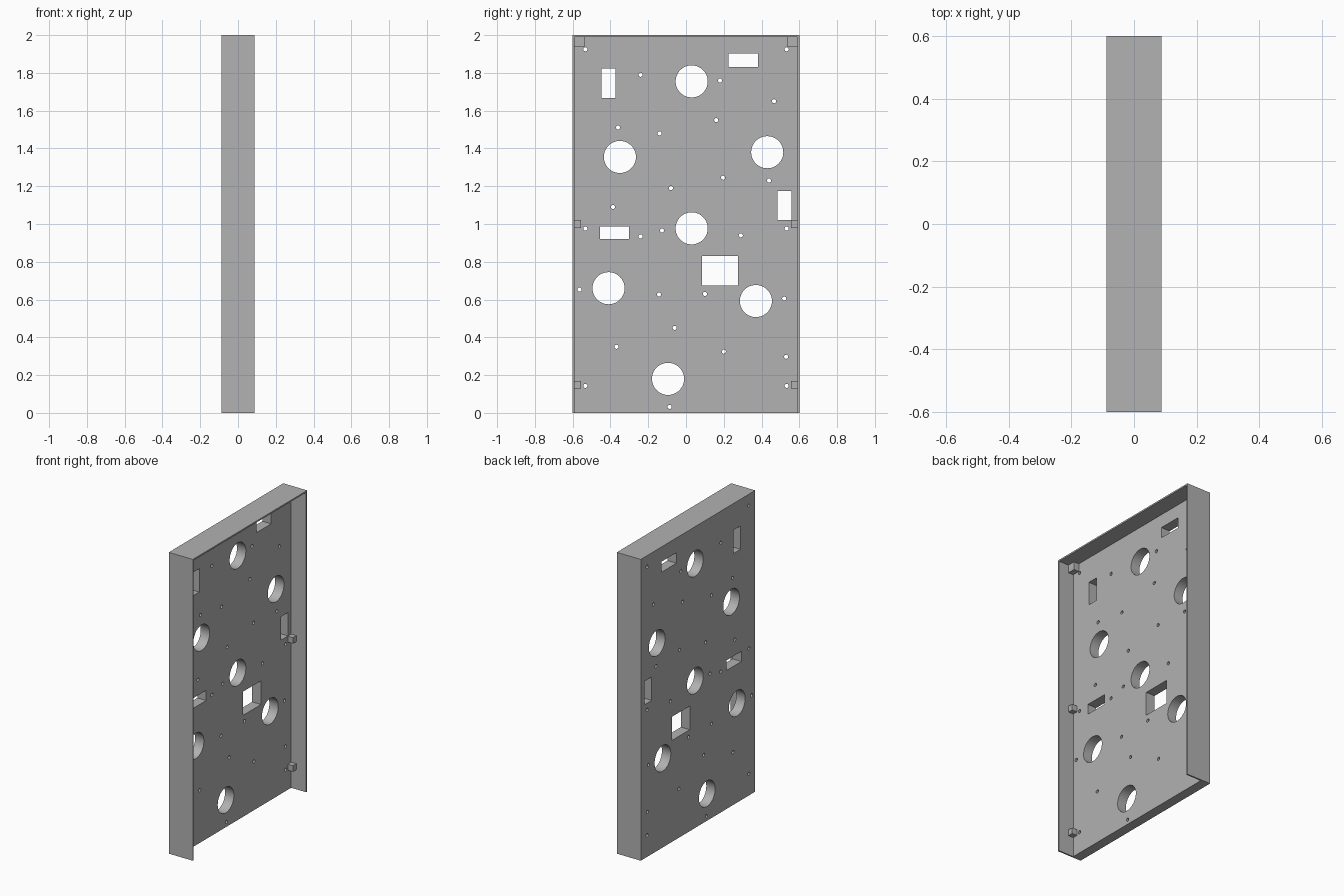
import bpy, bmesh
from mathutils import Matrix, Vector

cube = bpy.data.objects.get("Cube")
if cube:
    bpy.data.objects.remove(cube, do_unlink=True)

HALF_X, HALF_Y, HEIGHT = 0.088, 0.6, 2.0
WALL = 0.01
PANEL_X = -0.023  # inner face of the drilled panel

grey = bpy.data.materials.new("plain grey")
grey.use_nodes = True
colour = (0.445, 0.445, 0.445, 1)
grey.diffuse_color = colour
grey.node_tree.nodes["Principled BSDF"].inputs["Base Color"].default_value = colour


def add_box(bm, low, high):
    low, high = Vector(low), Vector(high)
    size = high - low
    matrix = Matrix.Translation((low + high) / 2) @ Matrix.Diagonal((*size, 1))
    bmesh.ops.create_cube(bm, size=1, matrix=matrix)


def add_drill(bm, y, z, radius, sides):
    matrix = Matrix.Translation((0, y, z)) @ Matrix.Rotation(1.5708, 4, "Y")
    bmesh.ops.create_cone(bm, cap_ends=True, segments=sides, radius1=radius,
                          radius2=radius, depth=0.5, matrix=matrix)


def make_object(name, bm):
    mesh = bpy.data.meshes.new(name)
    bm.to_mesh(mesh)
    bm.free()
    mesh.materials.append(grey)
    obj = bpy.data.objects.new(name, mesh)
    bpy.context.collection.objects.link(obj)
    return obj


def cut(target, cutter):
    mod = target.modifiers.new("cut", "BOOLEAN")
    mod.operation = "DIFFERENCE"
    mod.solver = "EXACT"
    mod.object = cutter
    bpy.context.view_layer.objects.active = target
    bpy.ops.object.modifier_apply(modifier=mod.name)
    bpy.data.objects.remove(cutter, do_unlink=True)


# Tray body: flat panel with side and top walls, open at the bottom
bm = bmesh.new()
add_box(bm, (-HALF_X, -HALF_Y, 0), (HALF_X, HALF_Y, HEIGHT))
body = make_object("panel_tray", bm)

bm = bmesh.new()
add_box(bm, (PANEL_X, -HALF_Y + WALL, -1), (1, HALF_Y - WALL, HEIGHT - WALL))
cut(body, make_object("recess_cutter", bm))

# Openings through the panel
large_holes = [(.03, 1.755), (-.35, 1.355), (.43, 1.38), (.03, .977),
               (-.41, .66), (.37, .592), (-.095, .18)]
slots = [(-.41, 1.745, .073, .155), (.303, 1.867, .155, .07), (.522, 1.098, .073, .155),
         (-.378, .953, .155, .067), (.18, .752, .188, .157)]
screw_holes = [(-.24, 1.79), (.18, 1.76), (.466, 1.65), (-.36, 1.51), (-.14, 1.48),
               (.16, 1.55), (.196, 1.245), (.44, 1.23), (-.08, 1.19), (-.386, 1.09),
               (-.127, .965), (-.24, .934), (.29, .94), (-.563, .653), (-.143, .626),
               (.1, .63), (.52, .605), (-.06, .45), (-.368, .35), (.2, .324),
               (.53, .297), (-.087, .032)]
screw_holes += [(side * .533, z) for side in (-1, 1) for z in (1.925, .976, .143)]

bm = bmesh.new()
for y, z in large_holes:
    add_drill(bm, y, z, 0.085, 48)
for y, z in screw_holes:
    add_drill(bm, y, z, 0.011, 16)
for y, z, width, tall in slots:
    add_box(bm, (-1, y - width / 2, z - tall / 2), (1, y + width / 2, z + tall / 2))
cut(body, make_object("opening_cutter", bm))

# Smooth hole walls, sharp everywhere else
bpy.ops.object.select_all(action="DESELECT")
body.select_set(True)
bpy.context.view_layer.objects.active = body
bpy.ops.object.shade_smooth_by_angle(angle=0.6)

# Small mounting blocks in the inner corners, mirrored on both sides
inner = HALF_Y - WALL
block_specs = [("lower", .15, .02, .555), ("middle", 1.0, .02, .555),
               ("upper", 1.964, .026, .538)]
for label, z, half, edge in block_specs:
    for side_name, side in (("front", -1), ("back", 1)):
        ys = sorted((side * edge, side * inner))
        bm = bmesh.new()
        add_box(bm, (PANEL_X, ys[0], z - half), (PANEL_X + .038, ys[1], z + half))
        make_object(f"{label}_{side_name}_block", bm)
